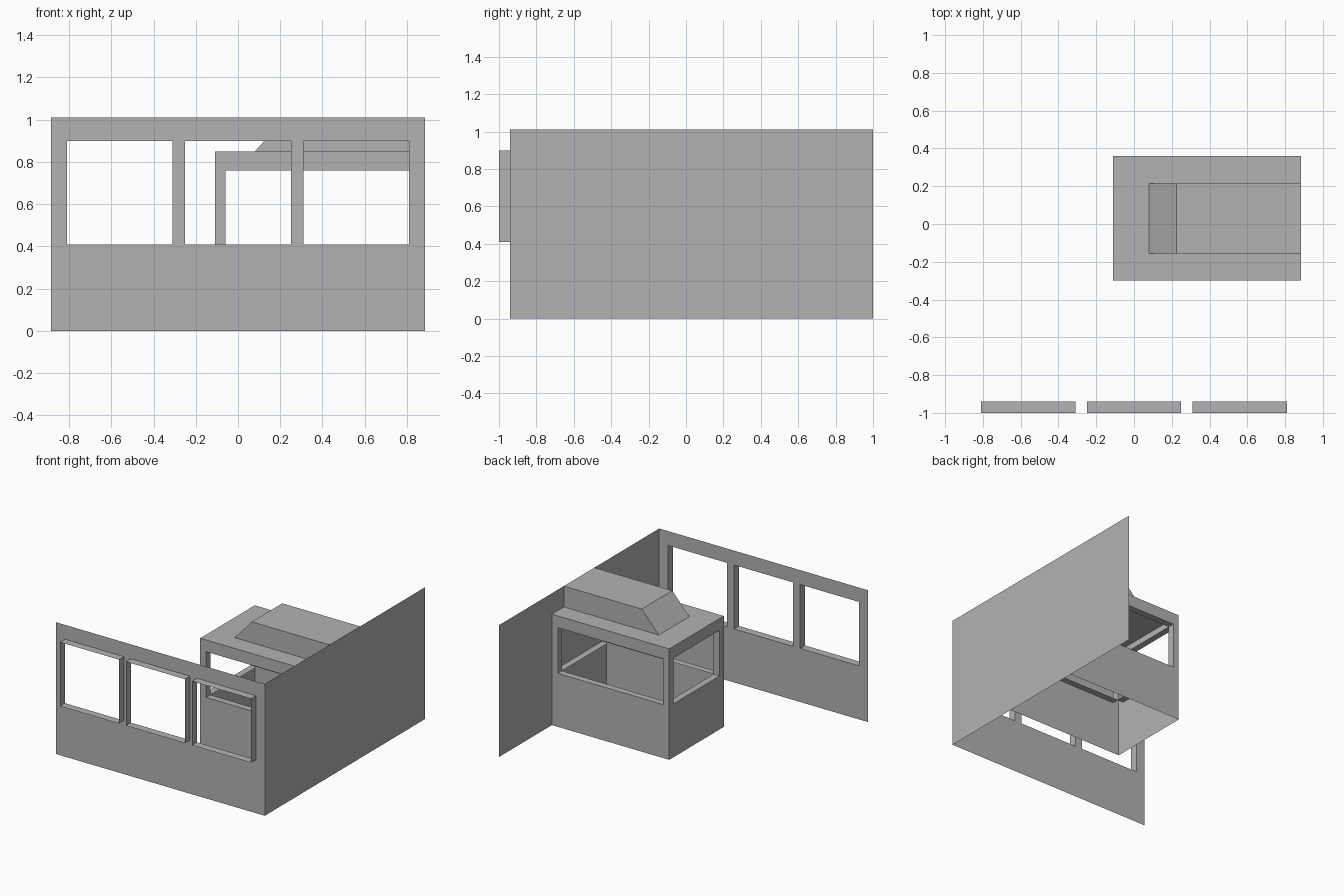
import bpy, bmesh
from mathutils import Vector

cube = bpy.data.objects.get("Cube")
if cube:
    bpy.data.objects.remove(cube, do_unlink=True)

gray = bpy.data.materials.new("plain gray")
gray.use_nodes = True
tone = (0.45, 0.45, 0.45, 1)
gray.diffuse_color = tone
gray.node_tree.nodes["Principled BSDF"].inputs["Base Color"].default_value = tone

UP = Vector((0, 0, 1))
HALF_X, TOP = 0.885, 1.01
FRONT_Y, BACK_Y = -0.94, 1.0
SILL = 0.41


def finish(name, bm):
    bmesh.ops.remove_doubles(bm, verts=bm.verts, dist=0.0001)
    mesh = bpy.data.meshes.new(name)
    bm.to_mesh(mesh)
    bm.free()
    mesh.materials.append(gray)
    obj = bpy.data.objects.new(name, mesh)
    bpy.context.collection.objects.link(obj)
    return obj


def panel(name, origin, normal, width, height, windows=(), head=0, depth=0, skin=True):
    """Upright sheet with window openings (u ranges) and reveals along the normal."""
    bm = bmesh.new()
    normal = Vector(normal)
    across = UP.cross(normal)

    def quad(*points):
        bm.faces.new([bm.verts.new(Vector(origin) + across * u + UP * z + normal * w)
                      for u, z, w in points])

    us = [0] + [u for span in windows for u in span] + [width]
    zs = [0, SILL, head, height] if windows else [0, height]
    for i, (u0, u1) in enumerate(zip(us, us[1:])):
        for j, (z0, z1) in enumerate(zip(zs, zs[1:])):
            if i % 2 and j == 1:
                # Four reveal strips around the opening
                ring = [(u0, z0), (u1, z0), (u1, z1), (u0, z1)]
                for a, b in zip(ring, ring[1:] + ring[:1]):
                    quad((*a, 0), (*b, 0), (*b, depth), (*a, depth))
            elif skin:
                quad((u0, z0, 0), (u1, z0, 0), (u1, z1, 0), (u0, z1, 0))
    return finish(name, bm)


# Outer walls
front_windows = [(HALF_X + c - 0.25, HALF_X + c + 0.25) for c in (-0.56, 0, 0.56)]
panel("front_wall", (-HALF_X, FRONT_Y, 0), (0, -1, 0), 2 * HALF_X, TOP,
      front_windows, 0.90, 0.06)
panel("side_wall", (HALF_X, FRONT_Y, 0), (1, 0, 0), BACK_Y - FRONT_Y, TOP)

# Booth walls with a window in each side
X0, X1, Y0, Y1, ROOF = -0.11, HALF_X, -0.30, 0.36, 0.85
POST = 0.05
sides = [
    ("booth_front", (X0, Y0, 0), (0, -1, 0), X1 - X0, True),
    ("booth_back", (X1, Y1, 0), (0, 1, 0), X1 - X0, True),
    ("booth_end", (X0, Y1, 0), (-1, 0, 0), Y1 - Y0, True),
    ("booth_wall_ledge", (X1, Y0, 0), (1, 0, 0), Y1 - Y0, False),
]
for name, origin, normal, width, skin in sides:
    panel(name, origin, normal, width, ROOF, [(POST, width - POST)], 0.76, -POST, skin)

# Booth roof
bm = bmesh.new()
bm.faces.new([bm.verts.new(p) for p in
              ((X0, Y0, ROOF), (X1, Y0, ROOF), (X1, Y1, ROOF), (X0, Y1, ROOF))])
finish("booth_roof", bm)

# Roof duct with a sloped end, running into the side wall
bm = bmesh.new()
profile = [(0.08, ROOF), (X1, ROOF), (X1, TOP), (0.225, TOP)]
near = [bm.verts.new((x, -0.155, z)) for x, z in profile]
far = [bm.verts.new((x, 0.215, z)) for x, z in profile]
bm.faces.new(near)
bm.faces.new(far[::-1])
for i in (2, 3):
    j = (i + 1) % 4
    bm.faces.new((near[j], near[i], far[i], far[j]))
finish("roof_duct", bm)
